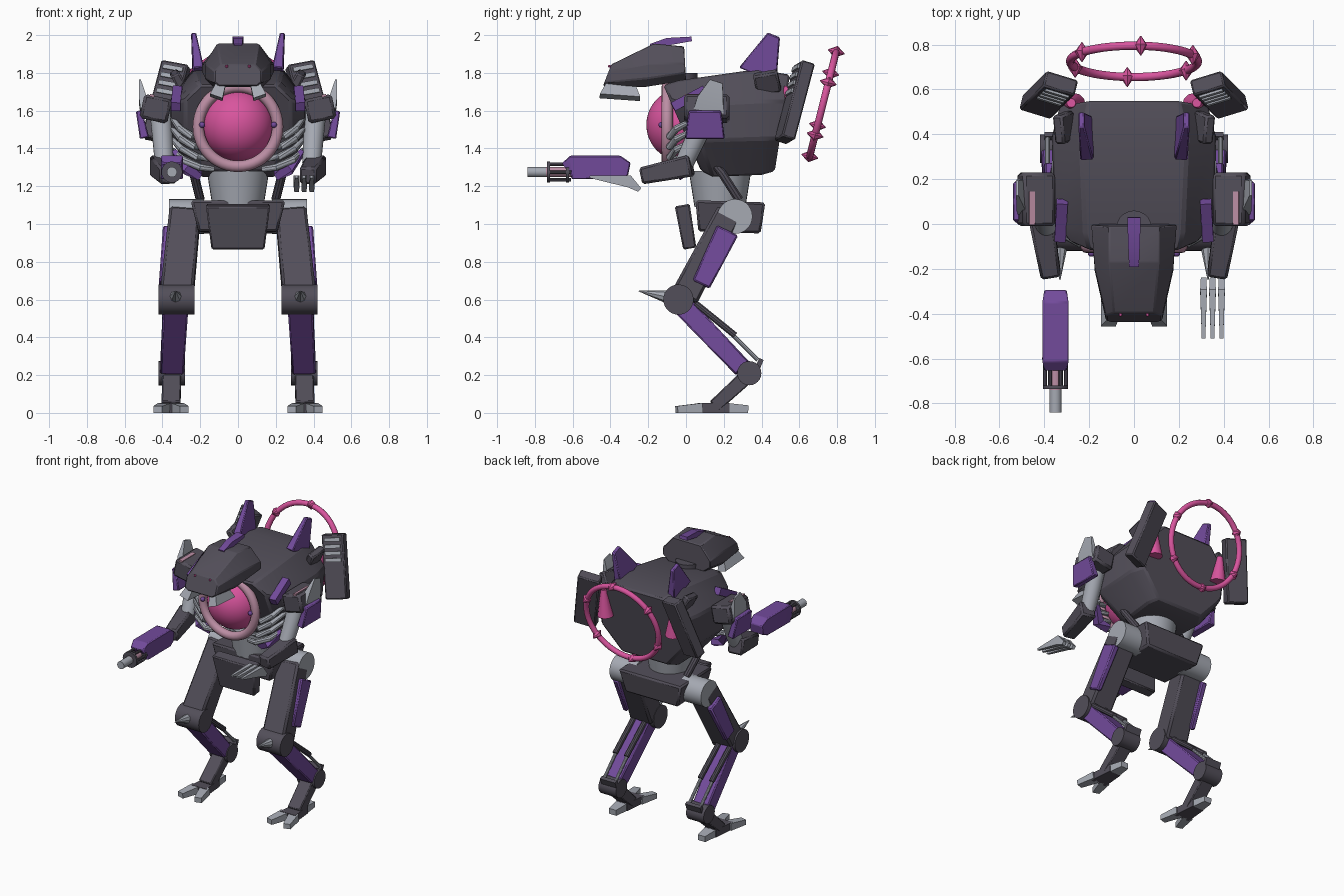
import bpy, bmesh, math
from mathutils import Vector, Matrix, Euler

if "Cube" in bpy.data.objects:
    bpy.data.objects.remove(bpy.data.objects["Cube"])


def material(name, rgb):
    m = bpy.data.materials.new(name)
    m.use_nodes = True
    m.diffuse_color = (*rgb, 1)
    m.node_tree.nodes["Principled BSDF"].inputs["Base Color"].default_value = (*rgb, 1)
    return m


DARK = material("dark armour", (.085, .077, .1))
LIGHT = material("light metal", (.38, .4, .45))
PURPLE = material("purple panel", (.17, .07, .33))
PINK = material("pink glow", (.69, .09, .34))
PALE = material("pale pink trim", (.5, .27, .37))
parts = []


def finish(name, mat, bm, mirror=False, bevel=0):
    bmesh.ops.recalc_face_normals(bm, faces=bm.faces)
    me = bpy.data.meshes.new(name)
    bm.to_mesh(me)
    bm.free()
    me.materials.append(mat)
    ob = bpy.data.objects.new(name, me)
    bpy.context.collection.objects.link(ob)
    if bevel:
        b = ob.modifiers.new("Bevel", 'BEVEL')
        b.width, b.segments = bevel, 1
    if mirror:
        ob.modifiers.new("Mirror", 'MIRROR')
    parts.append(ob)
    return ob


def loft(name, mat, rings, **kw):
    bm = bmesh.new()
    vs = [[bm.verts.new(p) for p in r] for r in rings]
    n = len(vs[0])
    for a, b in zip(vs, vs[1:]):
        for i in range(n):
            bm.faces.new((a[i], a[(i + 1) % n], b[(i + 1) % n], b[i]))
    bm.faces.new(vs[0])
    bm.faces.new(vs[-1][::-1])
    return finish(name, mat, bm, **kw)


def sweep(name, mat, pts, sizes, sides=4, **kw):
    """Path with half sizes (across, deep) at each point; 4 sides gives a box."""
    pts = [Vector(p) for p in pts]
    whole = (pts[-1] - pts[0]).normalized()
    ref = Vector((1, 0, 0)) if abs(whole.x) < .8 else Vector((0, 0, 1))
    off, k = (math.pi / 4, math.sqrt(2)) if sides == 4 else (0, 1)
    rings = []
    for i, p in enumerate(pts):
        d = (pts[min(i + 1, len(pts) - 1)] - pts[max(i - 1, 0)]).normalized()
        u = (ref - d * ref.dot(d)).normalized()
        v = d.cross(u)
        a, b = sizes[i]
        angles = [off + math.tau * j / sides for j in range(sides)]
        rings.append([p + u * (a * k * math.cos(t)) + v * (b * k * math.sin(t)) for t in angles])
    return loft(name, mat, rings, **kw)


def rod(name, mat, pts, radii, sides=20, **kw):
    return sweep(name, mat, pts, [(r, r) for r in radii], sides, **kw)


def box(name, mat, matrix, size, **kw):
    bm = bmesh.new()
    bmesh.ops.create_cube(bm, size=1, matrix=matrix @ Matrix.Diagonal((*size, 1)))
    return finish(name, mat, bm, **kw)


def ball(name, mat, centre, scale, seg=32, **kw):
    bm = bmesh.new()
    m = Matrix.Translation(centre) @ Matrix.Diagonal((*scale, 1))
    bmesh.ops.create_uvsphere(bm, u_segments=seg, v_segments=seg // 2, radius=1, matrix=m)
    return finish(name, mat, bm, **kw)


def torus(name, mat, centre, tilt, major, minor):
    bpy.ops.mesh.primitive_torus_add(location=centre, rotation=(tilt, 0, 0), major_radius=major,
                                     minor_radius=minor, major_segments=48, minor_segments=12)
    ob = bpy.context.object
    ob.name = name
    ob.data.materials.append(mat)
    parts.append(ob)


def hull_ring(y_top, y_bot, w_top, w, w_bot, z_top, z_up, z_low, z_bot):
    """Eight-sided section whose front-to-back position follows its height."""
    half = [(w_top, z_top), (w, z_up), (w, z_low), (w_bot, z_bot)]
    full = half + [(-x, z) for x, z in half[::-1]]
    return [(x, y_bot + (y_top - y_bot) * (z - z_bot) / (z_top - z_bot), z) for x, z in full]


# Torso
loft("torso", DARK, [
    hull_ring(-.12, .08, .2, .28, .18, 1.735, 1.66, 1.44, 1.28),
    hull_ring(-.04, .14, .22, .355, .2, 1.76, 1.63, 1.44, 1.25),
    hull_ring(.38, .4, .24, .365, .22, 1.82, 1.65, 1.45, 1.26),
    hull_ring(.55, .47, .2, .33, .18, 1.79, 1.65, 1.45, 1.28)], bevel=.012)
box("torso_bracket", DARK, Matrix.Translation((.31, .43, 1.75)) @ Euler((.2, .5, 0)).to_matrix().to_4x4(),
    (.05, .13, .12), mirror=True, bevel=.01)
sweep("torso_stripe", PURPLE, [(.33, -.07, 1.62), (.32, .1, 1.71)], [(.025, .025)] * 2, mirror=True)
sweep("back_fin", PURPLE, [(.21, .38, 1.79), (.235, .465, 2)], [(.03, .105), (.013, .035)],
      mirror=True, bevel=.006)

# Glowing dome, its collar and the ribs around it
ball("dome", PINK, (0, -.025, 1.525), (.19, .185, .19), seg=48)
torus("dome_collar", PALE, (0, -.1, 1.515), math.pi / 2, .21, .03)
ball("collar_stud", PURPLE, (.19, -.13, 1.525), (.016,) * 3, 12, mirror=True)
for i in range(4):
    z = 1.29 + .055 * i
    rod(f"rib_{i + 1}", LIGHT, [(.13 + .02 * i, -.06, z), (.2 + .014 * i, -.085, z + .01),
        (.29 + .006 * i, -.05, z + .05), (.345, .05, z + .1)], [.016, .02, .02, .014], 10, mirror=True)
sweep("lower_rib", PURPLE, [(.2, -.02, 1.26), (.27, -.04, 1.29), (.34, .02, 1.38)],
      [(.02, .025), (.025, .03), (.012, .02)], mirror=True)

# Head
rod("neck", DARK, [(0, -.02, 1.7), (0, -.02, 1.8)], [.08, .08])
loft("head", DARK, [
    hull_ring(-.395, -.44, .09, .125, .1, 1.845, 1.81, 1.75, 1.73),
    hull_ring(-.17, -.22, .11, .175, .13, 1.955, 1.85, 1.77, 1.725),
    hull_ring(-.01, 0, .11, .19, .14, 1.94, 1.85, 1.8, 1.76)], bevel=.006)
sweep("head_crest", PURPLE, [(0, -.19, 1.945), (0, -.1, 1.965), (0, .03, 1.98)],
      [(.022, .008), (.026, .02), (.03, .012)])
sweep("jaw_prong", LIGHT, [(.09, -.345, 1.74), (.115, -.35, 1.67)], [(.025, .075), (.035, .107)], mirror=True)
ball("eye", PINK, (.06, -.405, 1.835), (.008,) * 3, 8, mirror=True)

# Shoulders and arms
box("shoulder", DARK, Matrix.Translation((.435, .11, 1.61)) @ Matrix.Rotation(math.radians(-12), 4, 'Y'),
    (.15, .24, .13), mirror=True, bevel=.015)
box("shoulder_trim", PALE, Matrix.Translation((.455, .07, 1.68)) @ Matrix.Rotation(math.radians(-12), 4, 'Y'),
    (.025, .15, .012), mirror=True)
sweep("shoulder_plate", PURPLE, [(.525, .1, 1.6), (.495, .1, 1.455)], [(.016, .085), (.025, .105)],
      mirror=True, bevel=.006)
sweep("shoulder_spike", LIGHT, [(.495, .12, 1.6), (.505, .13, 1.66), (.52, .16, 1.755)],
      [(.022, .08), (.02, .07), (.005, .035)], mirror=True)
rod("upper_arm", LIGHT, [(.41, .12, 1.62), (.4, .06, 1.47), (.39, -.01, 1.32)], [.06, .055, .05], mirror=True)
sweep("forearm", DARK, [(.415, .03, 1.31), (.37, -.235, 1.255)], [(.055, .058), (.045, .045)],
      mirror=True, bevel=.012)

# Cannon on the right side
GX, GZ = -.35, 1.275
sweep("cannon_body", PURPLE, [(GX, -.30, 1.29), (GX, -.35, 1.3), (GX, -.61, 1.3), (GX, -.63, 1.285)],
      [(.05, .035), (.058, .062), (.058, .062), (.05, .045)], bevel=.008)
rod("cannon_core", PALE, [(GX, -.6, GZ), (GX, -.74, GZ)], [.027] * 2)
for y in (-.62, -.72):
    rod("cannon_hoop", DARK, [(GX, y, GZ), (GX, y - .015, GZ)], [.056] * 2)
for i in range(6):
    t = math.tau * i / 6
    x, z = GX + .047 * math.cos(t), GZ + .047 * math.sin(t)
    rod("cannon_bar", DARK, [(x, -.61, z), (x, -.73, z)], [.009] * 2, 8)
rod("cannon_barrel", LIGHT, [(GX, -.72, GZ), (GX, -.84, GZ)], [.027] * 2)

# Claw on the left side
for i in range(3):
    x = .31 + .04 * i
    sweep(f"claw_{i + 1}", LIGHT, [(x, -.245, 1.18), (x, -.3, 1.225), (x, -.51, 1.25)],
          [(.012, .012), (.015, .032), (.008, .006)])

# Launcher pods behind the shoulders
pod = Matrix.Translation((.38, .575, 1.645)) @ Euler(
    (math.radians(-18), math.radians(-10), math.radians(17))).to_matrix().to_4x4()
box("launcher_pod", DARK, pod, (.15, .075, .43), mirror=True, bevel=.008)
for i in range(4):
    box(f"launcher_slat_{i + 1}", LIGHT, pod @ Matrix.Translation((0, -.04, .18 - .045 * i)),
        (.11, .015, .024), mirror=True)
rod("back_vent", PINK, [(.28, .54, 1.73), (.27, .53, 1.54)], [.02, .055], 12, mirror=True)

# Halo with six spikes
tilt = math.radians(75.8)
centre = Vector((0, .725, 1.635))
up = Vector((0, math.cos(tilt), math.sin(tilt)))
normal = Vector((0, -math.sin(tilt), math.cos(tilt)))
torus("halo", PINK, centre, tilt, .285, .019)
for i in range(6):
    t = math.radians(84 + 60 * i)
    p = centre + (Vector((math.cos(t), 0, 0)) + up * math.sin(t)) * .287
    rod(f"halo_spike_{i + 1}", PINK, [p - normal * .045, p, p + normal * .045], [.002, .032, .002], 8)

# Waist and pelvis
rod("waist", LIGHT, [(0, .18, 1.09), (0, .18, 1.28)], [.135, .165], 32)
sweep("pelvis", DARK, [(0, .235, 1.12), (0, .23, .955)], [(.25, .185), (.21, .165)], bevel=.012)
sweep("front_guard", DARK, [(0, -.02, 1.1), (0, .02, .87)], [(.17, .04), (.14, .035)], bevel=.008)
rod("waist_hose", DARK, [(.22, .13, 1.34), (.235, .19, 1.27), (.2, .28, 1.13)], [.016, .024, .024], 10, mirror=True)
rod("hip_joint", LIGHT, [(.18, .26, 1.04), (.365, .26, 1.04)], [.092] * 2, 28, mirror=True)

# Legs
sweep("thigh", DARK, [(.28, .23, 1.06), (.325, -.01, .61)], [(.082, .07), (.088, .075)], mirror=True, bevel=.014)
sweep("thigh_plate", PURPLE, [(.375, .22, .965), (.4, .08, .68)], [(.022, .062), (.018, .05)],
      mirror=True, bevel=.008)
rod("knee_joint", DARK, [(.23, -.04, .6), (.42, -.04, .6)], [.08] * 2, 28, mirror=True)
rod("knee_spike", LIGHT, [(.33, -.08, .61), (.33, -.25, .645)], [.038, .002], 8, mirror=True)
sweep("shin", PURPLE, [(.33, -.02, .57), (.35, .3, .235)], [(.066, .055), (.062, .05)], mirror=True, bevel=.008)
for x in (.295, .385):
    rod("shin_piston", DARK, [(x, .05, .58), (x, .26, .41)], [.018] * 2, 10, mirror=True)
    rod("shin_piston_shaft", LIGHT, [(x, .24, .42), (x, .38, .28)], [.011] * 2, 10, mirror=True)
sweep("piston_mount", DARK, [(.34, .37, .22), (.34, .4, .285)], [(.06, .015), (.06, .012)], mirror=True)
rod("ankle_joint", DARK, [(.28, .335, .21), (.42, .335, .21)], [.064] * 2, 24, mirror=True)
sweep("lower_leg", DARK, [(.35, .33, .2), (.355, .15, .035)], [(.05, .04), (.05, .035)], mirror=True, bevel=.006)

# Feet
sweep("foot", DARK, [(.355, .06, .026), (.355, .23, .026)], [(.06, .026), (.045, .026)], mirror=True)
for side in (-1, 1):
    sweep("front_toe", LIGHT, [(.355 + .035 * side, .08, .026), (.355 + .07 * side, -.05, .018)],
          [(.034, .026), (.024, .018)], mirror=True)
sweep("heel", LIGHT, [(.355, .22, .026), (.355, .33, .02)], [(.042, .026), (.028, .02)], mirror=True)

# Smooth round parts, keep hard edges crisp
bpy.ops.object.select_all(action='DESELECT')
for ob in parts:
    ob.select_set(True)
bpy.context.view_layer.objects.active = parts[0]
bpy.ops.object.shade_smooth_by_angle(angle=math.radians(32))
